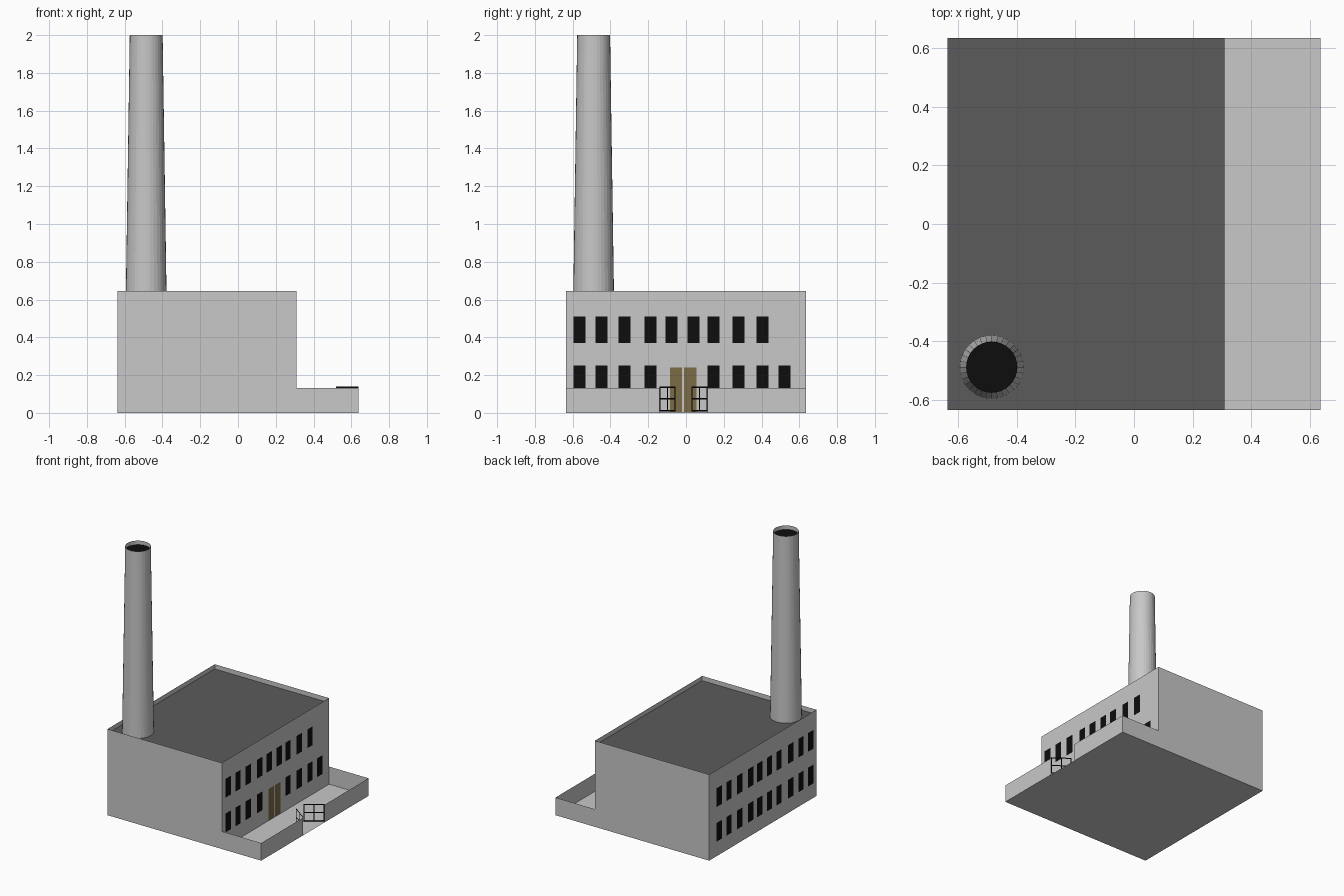
import bpy, bmesh, math
from mathutils import Vector

if "Cube" in bpy.data.objects:
    bpy.data.objects.remove(bpy.data.objects["Cube"])


def material(name, rgb):
    m = bpy.data.materials.new(name)
    m.diffuse_color = (*rgb, 1)
    m.use_nodes = True
    m.node_tree.nodes["Principled BSDF"].inputs["Base Color"].default_value = m.diffuse_color
    return m


CONCRETE = material("light concrete", (0.58, 0.58, 0.58))
ROOF = material("dark roof grey", (0.105, 0.105, 0.105))
BLACK = material("black", (0.004, 0.004, 0.004))
BROWN = material("door brown", (0.20, 0.15, 0.06))

# Main dimensions
X0, X1, X2 = -0.637, 0.31, 0.637      # rear wall, entrance wall, yard edge
Y = 0.635
WALL_H, ROOF_H, YARD_H = 0.645, 0.61, 0.132
GATE0, GATE1 = -0.14, 0.114           # gate opening


def build(name, quads, mat):
    """Object from a list of four-corner faces."""
    bm = bmesh.new()
    for q in quads:
        bm.faces.new([bm.verts.new(p) for p in q])
    bmesh.ops.remove_doubles(bm, verts=bm.verts, dist=1e-5)
    me = bpy.data.meshes.new(name)
    bm.to_mesh(me)
    bm.free()
    me.materials.append(mat)
    ob = bpy.data.objects.new(name, me)
    bpy.context.collection.objects.link(ob)
    return ob


def upright(a, b, z0, z1):
    """Vertical quad from ground point a to b, facing right of travel."""
    return [(*a, z0), (*b, z0), (*b, z1), (*a, z1)]


def level(x0, x1, y0, y1, z):
    return [(x0, y0, z), (x1, y0, z), (x1, y1, z), (x0, y1, z)]


# Main hall: thin walls rising past the roof as a parapet
corners = [(X0, -Y), (X1, -Y), (X1, Y), (X0, Y)]
build("hall_walls", [upright(corners[i], corners[(i + 1) % 4], 0, WALL_H)
                     for i in range(4)], CONCRETE)
build("roof", [level(X0, X1, -Y, Y, ROOF_H)], ROOF)

# Ground slab below hall and yard
build("ground_slab", [level(X0, X2, -Y, Y, 0)], CONCRETE)

# Low yard wall with a gate opening
build("yard_wall", [upright((X1, -Y), (X2, -Y), 0, YARD_H),
                    upright((X2, -Y), (X2, GATE0), 0, YARD_H),
                    upright((X2, GATE1), (X2, Y), 0, YARD_H),
                    upright((X2, Y), (X1, Y), 0, YARD_H)], CONCRETE)

# Windows: two rows on both long sides
starts = [-0.595, -0.479, -0.357, -0.22, -0.108, 0.008, 0.114, 0.246, 0.373, 0.489]
W = 0.063
UPPER, LOWER = (0.37, 0.51), (0.11, 0.25)
xf, xr = X1 + 0.003, X0 - 0.002
front = [upright((xf, y), (xf, y + W), *UPPER) for y in starts[:9]]
front += [upright((xf, y), (xf, y + W), *LOWER) for y in starts[:4] + starts[6:]]
build("entrance_side_windows", front, BLACK)
build("rear_side_windows", [upright((xr, y + W), (xr, y), *row)
                            for row in (UPPER, LOWER) for y in starts], BLACK)

# Double door
build("double_door", [upright((xf, y), (xf, y + 0.066), 0.004, 0.24)
                      for y in (-0.086, -0.01)], BROWN)


# Gate leaves: flat bar frames with a cross, swung inwards
def gate_leaf(name, hinge, tip):
    h, t = Vector(hinge), Vector(tip)
    z0, z1, bar = 0.008, 0.14, 0.008
    f = bar / (t - h).length

    def part(a, b, za, zb):
        return upright(h.lerp(t, a), h.lerp(t, b), za, zb)
    mid = (z0 + z1) / 2
    quads = [part(c, c + f, z0, z1) for c in (0, 0.5 - f / 2, 1 - f)]
    for a, b in ((f, 0.5 - f / 2), (0.5 + f / 2, 1 - f)):
        quads += [part(a, b, z, z + bar) for z in (z0, mid - bar / 2, z1 - bar)]
    build(name, quads, BLACK)


gate_leaf("gate_leaf_left", (X2, GATE0), (0.52, -0.055))
gate_leaf("gate_leaf_right", (X2, GATE1), (0.52, 0.03))

# Chimney: tapered open tube with a recessed black mouth
CX, CY, N = -0.486, -0.489, 32
R0, R1, TOP, MOUTH = 0.108, 0.087, 2.0, 1.97


def ring(r, z):
    return [(CX + r * math.cos(2 * math.pi * i / N),
             CY + r * math.sin(2 * math.pi * i / N), z) for i in range(N)]


low, high = ring(R0, ROOF_H), ring(R1, TOP)
build("chimney", [[low[i], low[(i + 1) % N], high[(i + 1) % N], high[i]]
                  for i in range(N)], CONCRETE)
build("chimney_mouth", [ring(R1, MOUTH)], BLACK)
